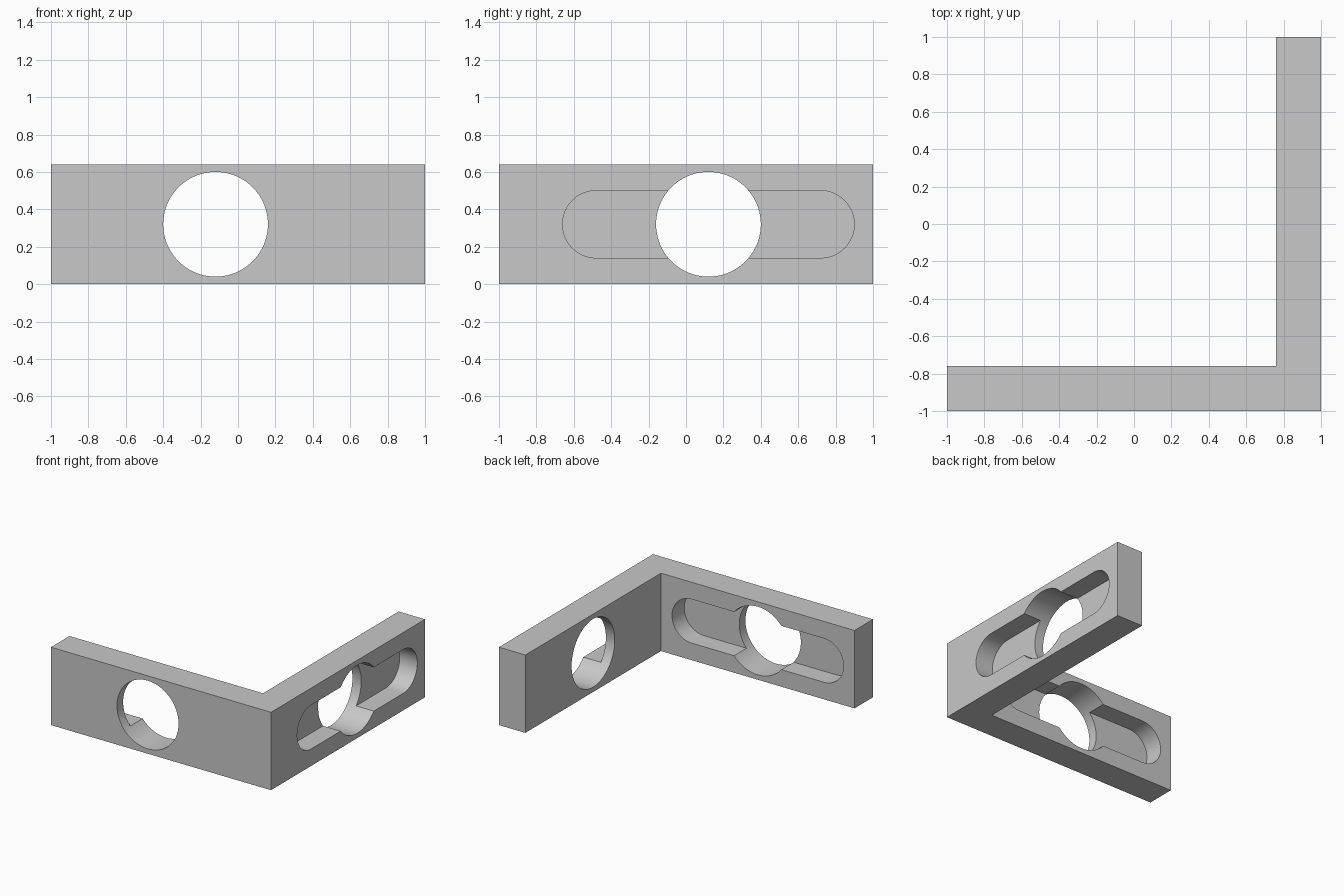
import bpy, bmesh, math
from mathutils import Matrix, Vector

cube = bpy.data.objects.get("Cube")
if cube:
    bpy.data.objects.remove(cube, do_unlink=True)

HEIGHT, THICK = 0.64, 0.24
HOLE_R, SLOT_R, SLOT_DEPTH = 0.28, 0.18, 0.16
HOLE_U, SLOT_U0, SLOT_U1 = 0.12, -0.48, 0.72
INNER = 1 - THICK

grey = bpy.data.materials.new("light grey")
grey.use_nodes = True
grey.diffuse_color = (0.58, 0.58, 0.58, 1)
grey.node_tree.nodes["Principled BSDF"].inputs["Base Color"].default_value = (0.58, 0.58, 0.58, 1)

bm = bmesh.new()


def arc(centre, radius, start, end, n=24):
    """Points of an arc in an arm's face plane."""
    angles = [start + (end - start) * i / n for i in range(n + 1)]
    return [(centre + radius * math.cos(a), HEIGHT / 2 + radius * math.sin(a)) for a in angles]


def ring(place, outline, w):
    """Vertices of an outline at height w above an arm's pocket face."""
    return [bm.verts.new(place @ Vector((u, v, w))) for u, v in outline]


def wall(place, outline, w0, w1):
    """Closed band of quads between two heights."""
    low, high = ring(place, outline, w0), ring(place, outline, w1)
    for i in range(len(low)):
        bm.faces.new((low[i - 1], low[i], high[i], high[i - 1]))


def pierced_face(place, u_min, opening, w):
    """Rectangular arm face with an opening in it."""
    border = [(u_min, 0), (1, 0), (1, HEIGHT), (u_min, HEIGHT)]
    edges = []
    for outline in (border, opening):
        vs = ring(place, outline, w)
        edges += [bm.edges.new((vs[i - 1], vs[i])) for i in range(len(vs))]
    normal = place.to_3x3() @ Vector((0, 0, 1))
    bmesh.ops.triangle_fill(bm, edges=edges, use_beauty=True, normal=normal)


def frame(along, outward, origin):
    """Local x runs along the arm, y is up, z points out of the pocket face."""
    m = Matrix((along, (0, 0, 1), outward)).transposed().to_4x4()
    m.translation = Vector(origin)
    return m


# Arcs of the round hole, split where the slot runs into it, and the slot ends
pi = math.pi
split = math.asin(SLOT_R / HOLE_R)
hole_right = arc(HOLE_U, HOLE_R, -split, split)
hole_top = arc(HOLE_U, HOLE_R, split, pi - split)
hole_left = arc(HOLE_U, HOLE_R, pi - split, pi + split)
hole_bottom = arc(HOLE_U, HOLE_R, pi + split, 2 * pi - split)
slot_right = arc(SLOT_U1, SLOT_R, -pi / 2, pi / 2)
slot_left = arc(SLOT_U0, SLOT_R, pi / 2, 3 * pi / 2)

circle = hole_right[:-1] + hole_top[:-1] + hole_left[:-1] + hole_bottom[:-1]
keyhole = slot_right + hole_top + slot_left + hole_bottom

# Front arm has its pocket on the inside, side arm on the outside
arms = (
    (frame((-1, 0, 0), (0, 1, 0), (0, -INNER, 0)), -INNER, -1),
    (frame((0, 1, 0), (1, 0, 0), (1, 0, 0)), -1, -INNER),
)
for place, pocket_start, plain_start in arms:
    pierced_face(place, pocket_start, keyhole, 0)
    pierced_face(place, plain_start, circle, -THICK)
    wall(place, keyhole, 0, -SLOT_DEPTH)
    wall(place, circle, -SLOT_DEPTH, -THICK)
    # Pocket floors on both sides of the hole
    for end, side in ((slot_right, hole_right), (slot_left, hole_left)):
        bm.faces.new(ring(place, end + side[::-1], -SLOT_DEPTH))
    # End of the arm
    end_cap = [(1, 0, 0), (1, HEIGHT, 0), (1, HEIGHT, -THICK), (1, 0, -THICK)]
    bm.faces.new([bm.verts.new(place @ Vector(p)) for p in end_cap])

# L-shaped top and bottom
corner = [(-1, -1), (1, -1), (1, 1), (INNER, 1), (INNER, -INNER), (-1, -INNER)]
for z in (0, HEIGHT):
    bm.faces.new([bm.verts.new((x, y, z)) for x, y in corner])

# Join the surfaces into one solid
bmesh.ops.remove_doubles(bm, verts=bm.verts, dist=0.0005)
bmesh.ops.recalc_face_normals(bm, faces=bm.faces)
mesh = bpy.data.meshes.new("corner_bracket")
bm.to_mesh(mesh)
bm.free()
mesh.materials.append(grey)
bracket = bpy.data.objects.new("corner_bracket", mesh)
bpy.context.collection.objects.link(bracket)

bpy.ops.object.select_all(action="DESELECT")
bpy.context.view_layer.objects.active = bracket
bracket.select_set(True)
bpy.ops.object.shade_smooth_by_angle(angle=math.radians(30))
